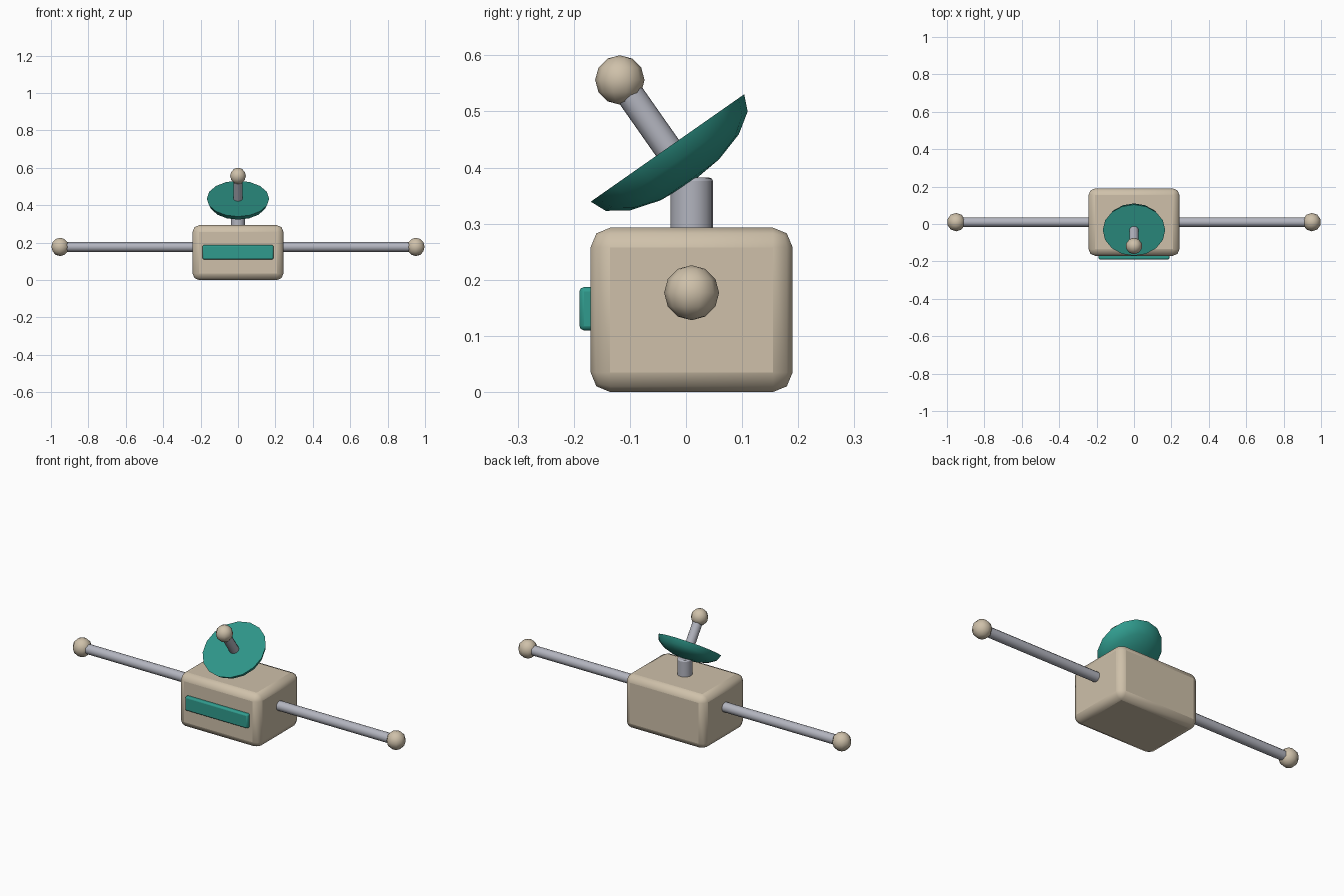
import bpy
import bmesh
import math
from mathutils import Matrix, Vector

cube = bpy.data.objects.get("Cube")
if cube:
    bpy.data.objects.remove(cube, do_unlink=True)


def material(name, color):
    mat = bpy.data.materials.new(name)
    mat.use_nodes = True
    mat.diffuse_color = (*color, 1)
    mat.node_tree.nodes["Principled BSDF"].inputs["Base Color"].default_value = (*color, 1)
    return mat


BEIGE = material("warm beige", (0.62, 0.53, 0.40))
TEAL = material("teal", (0.03, 0.33, 0.27))
METAL = material("light grey metal", (0.45, 0.46, 0.52))


def finish(bm, name, mat, matrix, bevel=0, segments=2):
    """Turn a bmesh into a smooth-shaded object, optionally with bevelled edges."""
    mesh = bpy.data.meshes.new(name)
    bm.transform(matrix)
    bm.to_mesh(mesh)
    bm.free()
    mesh.materials.append(mat)
    obj = bpy.data.objects.new(name, mesh)
    bpy.context.collection.objects.link(obj)
    if bevel:
        mod = obj.modifiers.new("Bevel", "BEVEL")
        mod.width = bevel
        mod.segments = segments
        mod.limit_method = "ANGLE"
        mod.angle_limit = math.radians(50)
    bpy.ops.object.select_all(action="DESELECT")
    obj.select_set(True)
    bpy.context.view_layer.objects.active = obj
    bpy.ops.object.shade_smooth_by_angle(angle=math.radians(40))
    return obj


def box(name, mat, low, high, bevel):
    low, high = Vector(low), Vector(high)
    bm = bmesh.new()
    bmesh.ops.create_cube(bm, size=1)
    place = Matrix.Translation((low + high) / 2) @ Matrix.Diagonal((*(high - low), 1))
    return finish(bm, name, mat, place, bevel)


def rod(name, mat, start, end, radius, sides=12, bevel=0):
    start, end = Vector(start), Vector(end)
    axis = end - start
    bm = bmesh.new()
    bmesh.ops.create_cone(bm, cap_ends=True, segments=sides, radius1=radius,
                          radius2=radius, depth=axis.length)
    turn = axis.to_track_quat("Z", "Y").to_matrix().to_4x4()
    return finish(bm, name, mat, Matrix.Translation((start + end) / 2) @ turn, bevel)


def ball(name, mat, center, radius):
    bm = bmesh.new()
    bmesh.ops.create_uvsphere(bm, u_segments=10, v_segments=6, radius=radius)
    return finish(bm, name, mat, Matrix.Translation(center))


# Body and front plate
box("body", BEIGE, (-0.243, -0.17, 0), (0.243, 0.19, 0.293), 0.035)
box("front_plate", TEAL, (-0.19, -0.19, 0.11), (0.19, -0.15, 0.187), 0.008)

# Side arms with end balls
for side, s in (("left", 1), ("right", -1)):
    rod(side + "_arm", METAL, (s * 0.2, 0.01, 0.177), (s * 0.95, 0.01, 0.177), 0.026)
    ball(side + "_arm_ball", BEIGE, (s * 0.951, 0.01, 0.177), 0.049)

# Neck
rod("neck", METAL, (0, 0.01, 0.25), (0, 0.01, 0.382), 0.038, 16, 0.006)

# Dish: lower half of a flattened sphere, closed by a flat face and tilted forward
center = Vector((0, -0.033, 0.435))
tilt = Matrix.Rotation(math.radians(35), 4, "X")
bm = bmesh.new()
bmesh.ops.create_uvsphere(bm, u_segments=16, v_segments=8, radius=1)
bmesh.ops.bisect_plane(bm, geom=bm.verts[:] + bm.edges[:] + bm.faces[:],
                       plane_co=(0, 0, 0), plane_no=(0, 0, 1), clear_outer=True)
bmesh.ops.holes_fill(bm, edges=[e for e in bm.edges if e.is_boundary])
bmesh.ops.recalc_face_normals(bm, faces=bm.faces)
finish(bm, "dish", TEAL, Matrix.Translation(center) @ tilt
       @ Matrix.Diagonal((0.167, 0.167, 0.075, 1)))

# Dish feed and its tip
tip = center + tilt @ Vector((0, 0, 0.148))
rod("dish_feed", METAL, center, tip, 0.025)
ball("dish_feed_ball", BEIGE, tip, 0.044)
